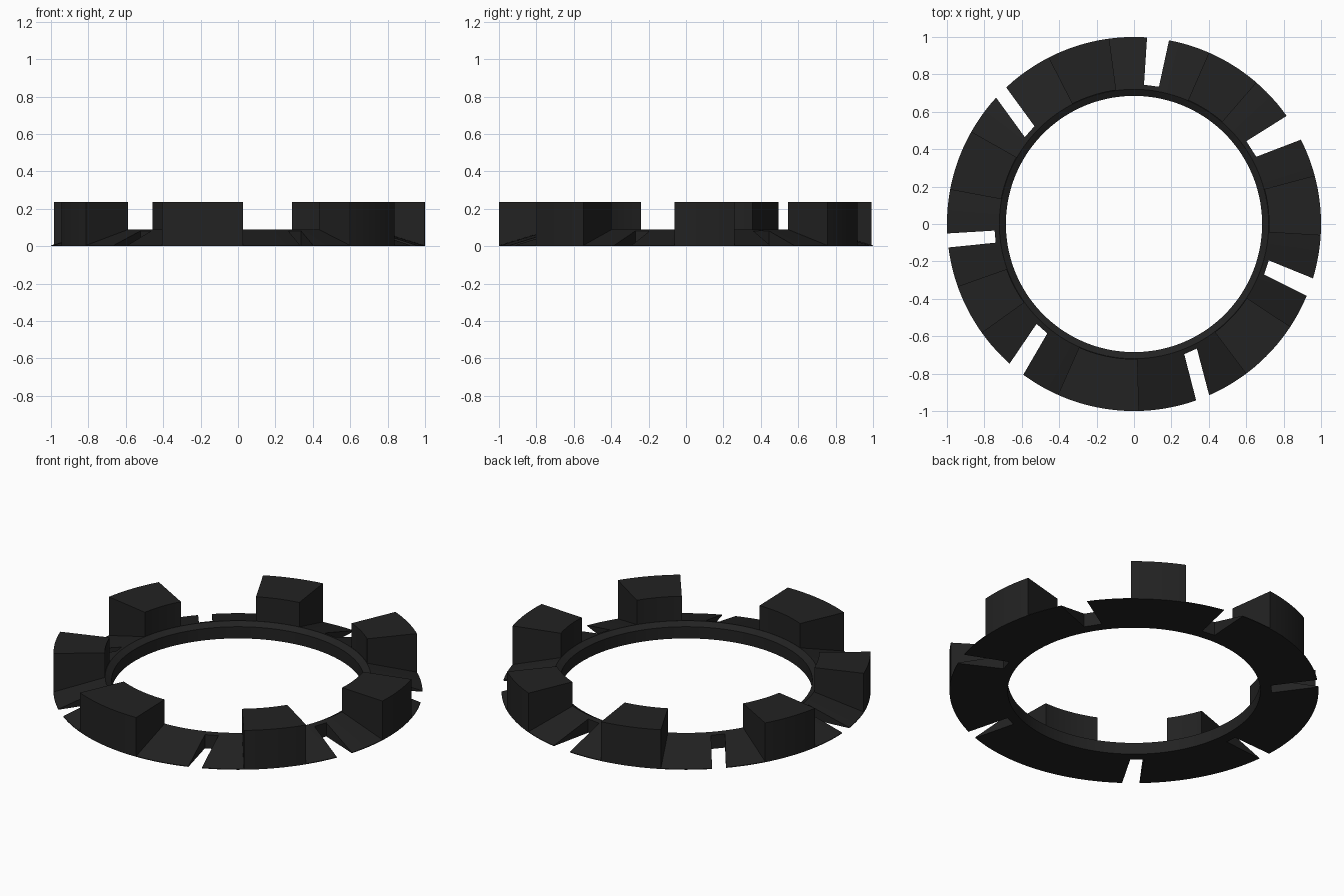
import bpy, bmesh, math

if "Cube" in bpy.data.objects:
    bpy.data.objects.remove(bpy.data.objects["Cube"])

black = bpy.data.materials.new("matte_black")
black.diffuse_color = (0.016, 0.016, 0.016, 1)
black.use_nodes = True
black.node_tree.nodes["Principled BSDF"].inputs["Base Color"].default_value = black.diffuse_color


def polar(r, deg, z):
    a = math.radians(deg)
    return (r * math.cos(a), r * math.sin(a), z)


def sweep(name, profile, start, end, steps, closed=False):
    """Sweep an (r, z) profile around z, capping the ends unless closed."""
    bm = bmesh.new()
    count = steps if closed else steps + 1
    rows = [[bm.verts.new(polar(r, start + (end - start) * i / steps, z))
             for r, z in profile] for i in range(count)]
    n = len(profile)
    for i in range(steps):
        a, b = rows[i], rows[(i + 1) % count]
        for j in range(n):
            k = (j + 1) % n
            bm.faces.new((a[j], a[k], b[k], b[j]))
    if not closed:
        bm.faces.new(rows[0])
        bm.faces.new(rows[-1])
    return finish(name, bm)


def finish(name, bm):
    bmesh.ops.recalc_face_normals(bm, faces=bm.faces)
    mesh = bpy.data.meshes.new(name)
    bm.to_mesh(mesh)
    bm.free()
    mesh.materials.append(black)
    obj = bpy.data.objects.new(name, mesh)
    bpy.context.collection.objects.link(obj)
    return obj


def smooth(obj):
    bpy.ops.object.select_all(action='DESELECT')
    obj.select_set(True)
    bpy.context.view_layer.objects.active = obj
    bpy.ops.object.shade_smooth_by_angle(angle=math.radians(15))


# Base ring with a chamfered inner lip and a top sloping down to the rim
ring = sweep("base_ring", [(0.685, 0), (0.685, 0.07), (0.72, 0.09),
                           (1.0, 0.004), (1.0, 0)], 0, 360, 144, closed=True)

# Slots: angles of outer start, inner start, inner end, outer end
slots = [
    (86.0, 85.9, 79.7, 79.2),
    (35.3, 36.4, 28.8, 26.8),
    (-16.9, -15.1, -21.2, -22.6),
    (-66.3, -63.2, -68.9, -70.6),
    (233.7, 231.6, 225.7, 228.3),
    (187.2, 187.7, 182.7, 182.9),
    (137.5, 141.5, 135.5, 133.1),
]
bm = bmesh.new()
for o0, i0, i1, o1 in slots:
    # extend each side straight past the rim
    corners = []
    for o, i in ((o0, i0), (o1, i1)):
        p, q = polar(0.746, i, 0), polar(1.0, o, 0)
        far = [p[k] + (q[k] - p[k]) * 1.4 for k in range(2)]
        corners.append((p[:2], far))
    outline = [corners[0][1], corners[0][0], corners[1][0], corners[1][1]]
    low = [bm.verts.new((x, y, -0.1)) for x, y in outline]
    high = [bm.verts.new((x, y, 0.2)) for x, y in outline]
    bm.faces.new(low)
    bm.faces.new(high)
    for j in range(4):
        k = (j + 1) % 4
        bm.faces.new((low[j], low[k], high[k], high[j]))
cutter = finish("slot_cutter", bm)
cutter.hide_render = True

mod = ring.modifiers.new("slots", 'BOOLEAN')
mod.operation = 'DIFFERENCE'
mod.solver = 'EXACT'
mod.object = cutter
bpy.context.view_layer.objects.active = ring
bpy.ops.object.modifier_apply(modifier=mod.name)
bpy.data.objects.remove(cutter)
smooth(ring)

# Upright lugs, one per segment: start and end angle
lugs = [(97.6, 117.2), (49.1, 66.4), (-3.5, 15.0), (-53.2, -33.3),
        (246.0, 271.5), (199.5, 215.6), (150.4, 169.4)]
for n, (a, b) in enumerate(lugs, 1):
    lug = sweep(f"lug_{n}", [(0.722, 0.08), (1.0, 0.001), (1.0, 0.235),
                             (0.722, 0.235)], a, b, 10)
    smooth(lug)
